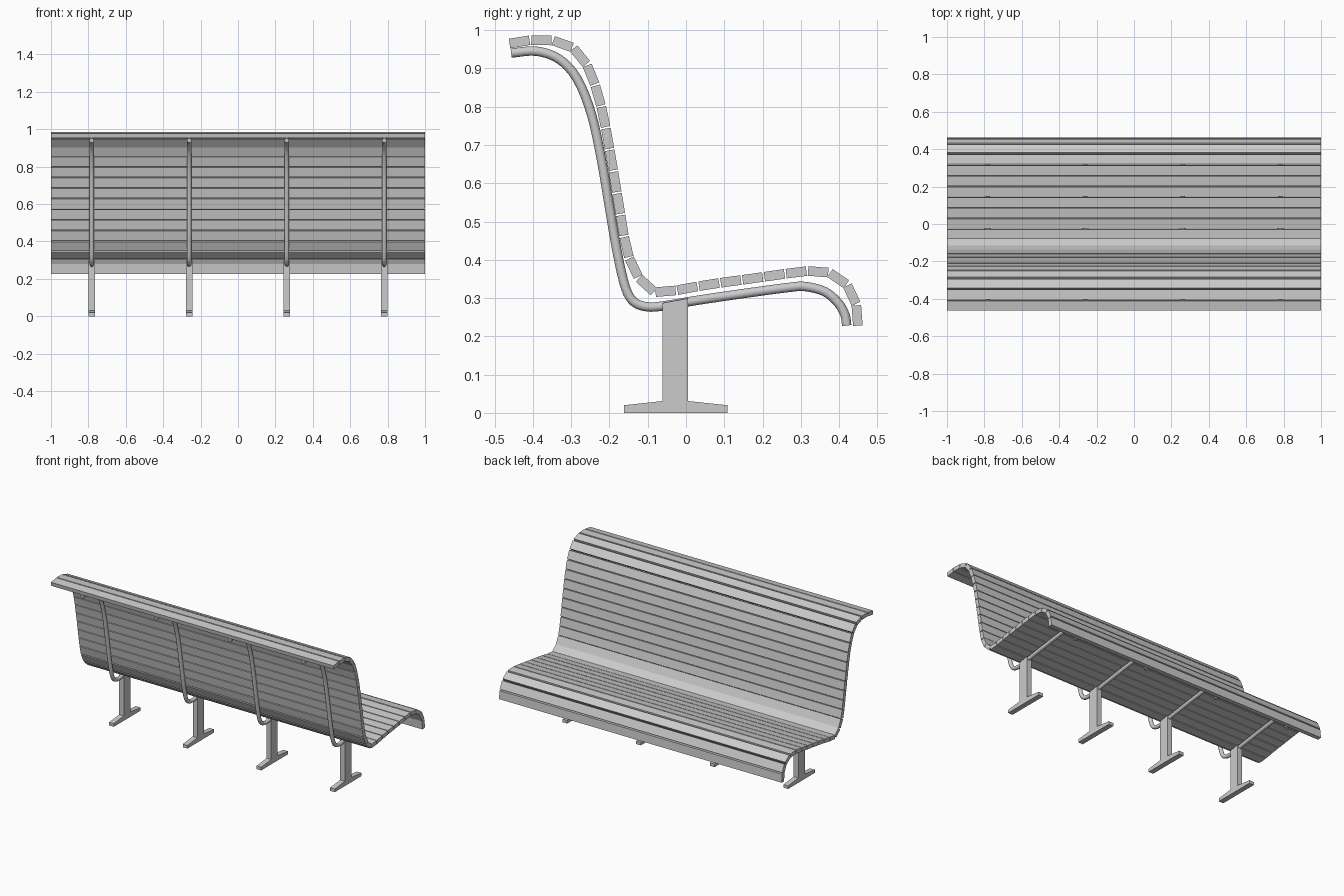
import bpy, bmesh, math
from mathutils import Vector

if "Cube" in bpy.data.objects:
    bpy.data.objects.remove(bpy.data.objects["Cube"])

# Side profiles as (y, z)
SLAT_LINE = [(-.461, .965), (-.415, .973), (-.365, .974), (-.318, .966), (-.278, .938),
             (-.247, .885), (-.231, .832), (-.216, .777), (-.195, .662), (-.176, .547),
             (-.156, .432), (-.136, .376), (-.112, .338), (-.082, .316), (-.04, .318), (.057, .335),
             (.172, .351), (.287, .367), (.345, .371), (.398, .356), (.434, .314),
             (.447, .27), (.449, .228)]
TUBE_LINE = [(-.457, .940), (-.391, .945), (-.331, .924), (-.284, .872), (-.247, .78),
             (-.221, .662), (-.199, .531), (-.178, .411), (-.158, .327), (-.136, .29),
             (-.1, .277), (-.056, .28), (.035, .295), (.166, .314), (.271, .328),
             (.312, .33), (.362, .317), (.397, .288), (.415, .257), (.420, .228)]


def smooth_path(pts, steps=8):
    """Catmull-Rom curve through the points."""
    p = [Vector(q) for q in pts]
    p = [2 * p[0] - p[1]] + p + [2 * p[-1] - p[-2]]
    out = []
    for i in range(1, len(p) - 2):
        a, b, c, d = p[i - 1:i + 3]
        for k in range(steps):
            t = k / steps
            out.append(.5 * (2 * b + (c - a) * t + (2 * a - 5 * b + 4 * c - d) * t * t
                             + (3 * b - a - 3 * c + d) * t ** 3))
    return out + [p[-2]]


def at_length(path, s):
    """Point at arc length s."""
    for a, b in zip(path, path[1:]):
        seg = (b - a).length
        if s <= seg:
            return a.lerp(b, s / seg)
        s -= seg
    return path[-1].copy()


def extrude_x(name, profile, x0, x1):
    """Prism from a (y, z) profile."""
    bm = bmesh.new()
    face = bm.faces.new([bm.verts.new((x0, y, z)) for y, z in profile])
    ext = bmesh.ops.extrude_face_region(bm, geom=[face])
    verts = [v for v in ext["geom"] if isinstance(v, bmesh.types.BMVert)]
    bmesh.ops.translate(bm, verts=verts, vec=(x1 - x0, 0, 0))
    bmesh.ops.recalc_face_normals(bm, faces=bm.faces)
    me = bpy.data.meshes.new(name)
    bm.to_mesh(me)
    bm.free()
    ob = bpy.data.objects.new(name, me)
    bpy.context.collection.objects.link(ob)
    return ob


def tube(name, path, x, radius):
    cu = bpy.data.curves.new(name, 'CURVE')
    cu.dimensions = '3D'
    cu.bevel_depth = radius
    cu.bevel_resolution = 4
    cu.use_fill_caps = True
    sp = cu.splines.new('POLY')
    sp.points.add(len(path) - 1)
    for pt, q in zip(sp.points, path):
        pt.co = (x, q.x, q.y, 1)
    ob = bpy.data.objects.new(name, cu)
    bpy.context.collection.objects.link(ob)
    bpy.ops.object.select_all(action='DESELECT')
    ob.select_set(True)
    bpy.context.view_layer.objects.active = ob
    bpy.ops.object.convert(target='MESH')
    bpy.ops.object.shade_smooth_by_angle(angle=math.radians(40))


# Slats running the full width, evenly spaced along the profile
COUNT, GAP, HALF_T = 26, .0045, .0125
path = smooth_path(SLAT_LINE)
total = sum((b - a).length for a, b in zip(path, path[1:]))
pitch = (total + GAP) / COUNT
for i in range(COUNT):
    a = at_length(path, i * pitch)
    b = at_length(path, (i + 1) * pitch - GAP)
    d = (b - a).normalized()
    n = Vector((-d.y, d.x)) * HALF_T
    extrude_x(f"slat_{i + 1}", [a + n, b + n, b - n, a - n], -1, 1)

# Bent tube frames, each on a post with a tapered foot
frame = smooth_path(TUBE_LINE, 4)
POST = [(-.061, .031), (.005, .031), (.005, .299), (-.061, .287)]
FOOT = [(-.162, 0), (.108, 0), (.108, .02), (.005, .031), (-.061, .031), (-.162, .02)]
for i, x in enumerate((-.782, -.261, .261, .782)):
    tube(f"frame_tube_{i + 1}", frame, x, .0122)
    extrude_x(f"post_{i + 1}", POST, x - .0165, x + .0165)
    extrude_x(f"foot_{i + 1}", FOOT, x - .0165, x + .0165)
